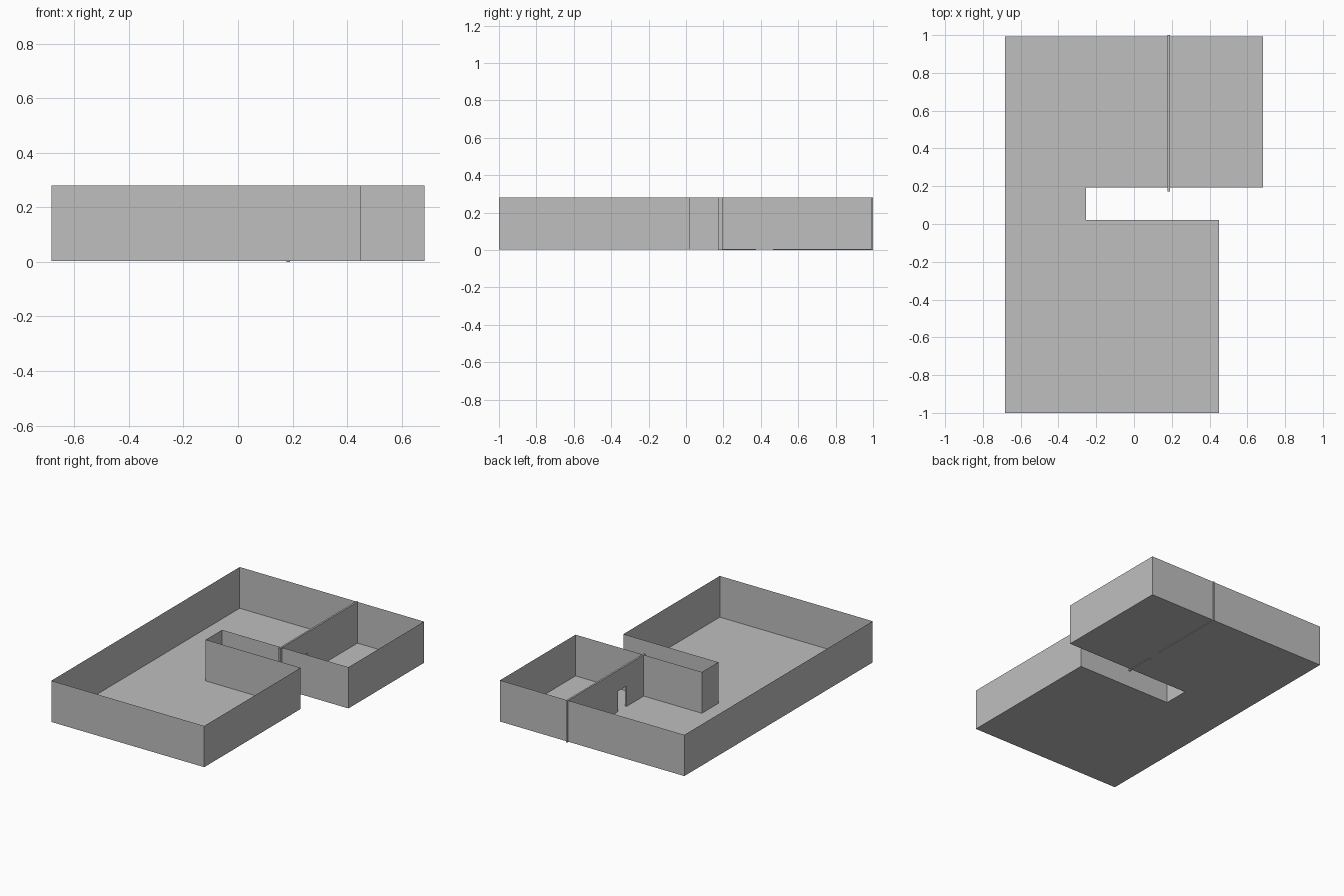
import bpy
import bmesh

if "Cube" in bpy.data.objects:
    bpy.data.objects.remove(bpy.data.objects["Cube"], do_unlink=True)

FLOOR, TOP = 0.004, 0.28

grey = bpy.data.materials.new("plain grey")
grey.use_nodes = True
grey.diffuse_color = (0.52, 0.52, 0.52, 1)
grey.node_tree.nodes["Principled BSDF"].inputs["Base Color"].default_value = (0.52, 0.52, 0.52, 1)


def extruded(name, outline, direction):
    """Extrude a flat outline; returns the bmesh and the far cap."""
    bm = bmesh.new()
    face = bm.faces.new([bm.verts.new(p) for p in outline])
    out = bmesh.ops.extrude_face_region(bm, geom=[face], use_keep_orig=True)["geom"]
    verts = [g for g in out if isinstance(g, bmesh.types.BMVert)]
    bmesh.ops.translate(bm, verts=verts, vec=direction)
    bmesh.ops.recalc_face_normals(bm, faces=bm.faces)
    cap = [g for g in out if isinstance(g, bmesh.types.BMFace)]
    return bm, cap


def finish(name, bm):
    mesh = bpy.data.meshes.new(name)
    bm.to_mesh(mesh)
    bm.free()
    mesh.materials.append(grey)
    obj = bpy.data.objects.new(name, mesh)
    bpy.context.collection.objects.link(obj)
    return obj


# Floor with thin outer walls, open at the top
plan = [(-0.683, -1), (0.45, -1), (0.45, 0.02), (-0.253, 0.02),
        (-0.253, 0.193), (0.683, 0.193), (0.683, 0.993), (-0.683, 0.993)]
bm, cap = extruded("floor_and_walls", [(x, y, FLOOR) for x, y in plan], (0, 0, TOP - FLOOR))
bmesh.ops.delete(bm, geom=cap, context="FACES_ONLY")
finish("floor_and_walls", bm)

# Partition wall with a doorway
door_front, door_back, door_top = 0.375, 0.465, 0.14
profile = [(0.172, 0), (door_front, 0), (door_front, door_top), (door_back, door_top),
           (door_back, 0), (1, 0), (1, TOP), (0.172, TOP)]
bm, cap = extruded("partition_wall", [(0.178, y, z) for y, z in profile], (0.012, 0, 0))
finish("partition_wall", bm)
